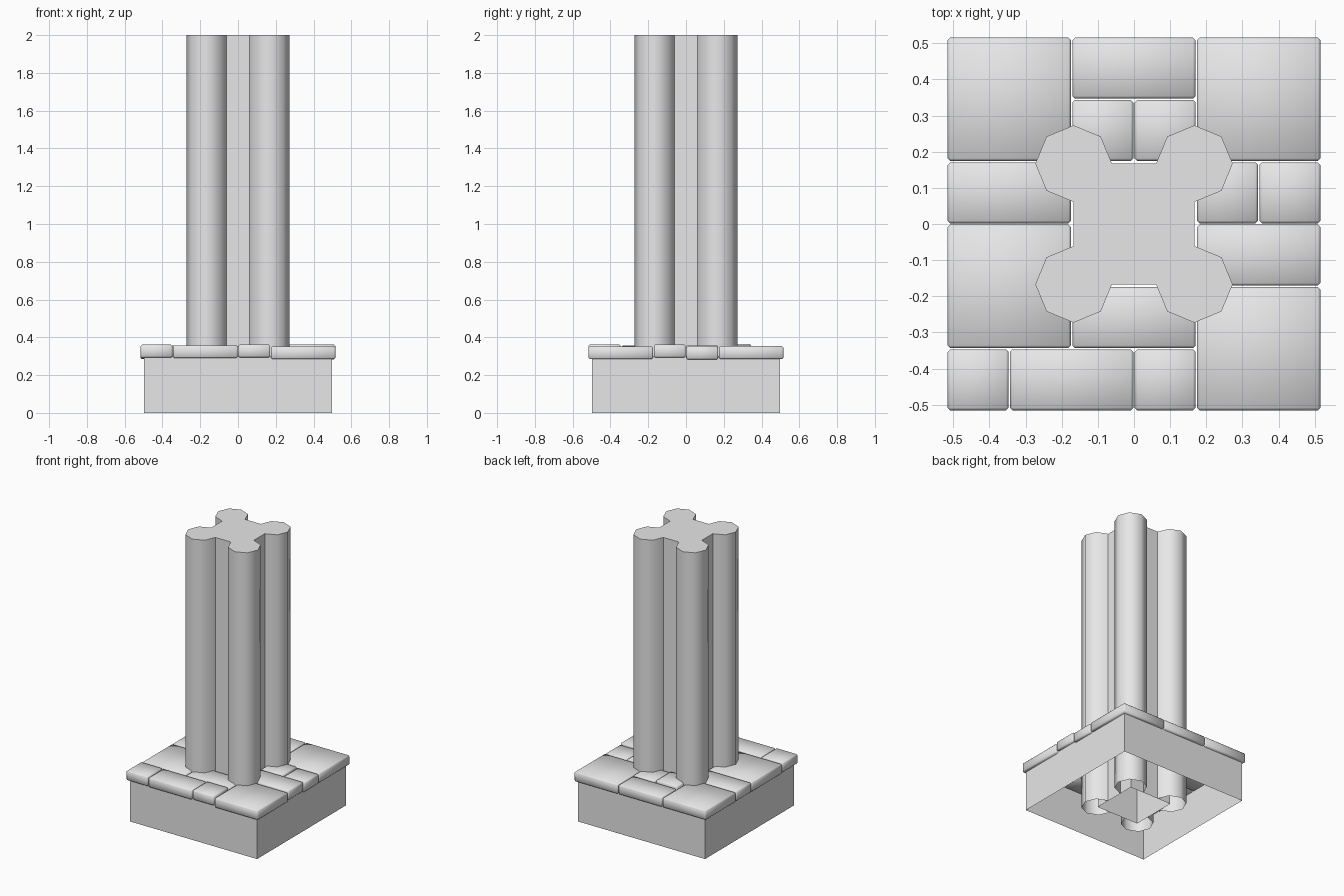
import bpy, bmesh, math
from mathutils import Matrix

cube = bpy.data.objects.get("Cube")
if cube:
    bpy.data.objects.remove(cube)

stone = bpy.data.materials.new("grey_stone")
stone.use_nodes = True
GREY = (0.8, 0.8, 0.8, 1)
stone.diffuse_color = GREY
stone.node_tree.nodes["Principled BSDF"].inputs["Base Color"].default_value = GREY


def add_object(name, bm, smooth_angle=None):
    mesh = bpy.data.meshes.new(name)
    bm.to_mesh(mesh)
    bm.free()
    mesh.materials.append(stone)
    ob = bpy.data.objects.new(name, mesh)
    bpy.context.collection.objects.link(ob)
    if smooth_angle:
        bpy.ops.object.select_all(action='DESELECT')
        ob.select_set(True)
        bpy.context.view_layer.objects.active = ob
        bpy.ops.object.shade_smooth_by_angle(angle=math.radians(smooth_angle))
    return ob


def prism(name, outline, height, walls, cap=True, smooth_angle=None):
    """Open-bottomed prism on the ground; walls = number of sides to raise."""
    bm = bmesh.new()
    low = [bm.verts.new((x, y, 0)) for x, y in outline]
    high = [bm.verts.new((x, y, height)) for x, y in outline]
    n = len(outline)
    for i in range(walls):
        j = (i + 1) % n
        bm.faces.new((low[i], low[j], high[j], high[i]))
    if cap:
        bm.faces.new(high)
    loose = [v for v in bm.verts if not v.link_faces]
    bmesh.ops.delete(bm, geom=loose, context='VERTS')
    return add_object(name, bm, smooth_angle)


def square(half):
    return [(-half, -half), (half, -half), (half, half), (-half, half)]


# Plinth: four walls, open above and below
prism("plinth", square(0.498), 0.3, 4, cap=False)

# Pillar: square core with a three-quarter octagonal shaft on each corner
CORE, RADIUS = 0.167, 0.106
prism("pillar_core", square(CORE), 2, 4)
corners = {"front_left": -45, "back_left": 45, "back_right": 135, "front_right": 225}
for label, heading in corners.items():
    h = math.radians(heading)
    cx, cy = (CORE * math.sqrt(2) * f(h) for f in (math.cos, math.sin))
    arc = [h + math.radians(a) for a in range(-135, 136, 45)]
    outline = [(cx + RADIUS * math.cos(a), cy + RADIUS * math.sin(a)) for a in arc]
    prism("corner_shaft_" + label, outline + [(cx, cy)], 2, 6, smooth_angle=60)

# Paving slabs: x and y spans in grid cells, then top height
CELL, GAP, THICK = 0.1725, 0.002, 0.068
slabs = [
    (-3, -1, 1, 3, 0.353), (-1, 1, 2, 3, 0.353), (1, 3, 1, 3, 0.353),
    (-1, 0, 1, 2, 0.366), (0, 1, 1, 2, 0.358), (-3, -1, 0, 1, 0.356),
    (1, 2, 0, 1, 0.358), (2, 3, 0, 1, 0.351), (-3, -1, -2, 0, 0.356),
    (1, 3, -1, 0, 0.361), (1, 3, -3, -1, 0.352), (-1, 1, -2, -1, 0.354),
    (-3, -2, -3, -2, 0.361), (-2, 0, -3, -2, 0.358), (0, 1, -3, -2, 0.362),
]
for i, (x0, x1, y0, y1, top) in enumerate(slabs, 1):
    bm = bmesh.new()
    size = ((x1 - x0) * CELL - 2 * GAP, (y1 - y0) * CELL - 2 * GAP, THICK)
    place = Matrix.Translation(((x0 + x1) * CELL / 2, (y0 + y1) * CELL / 2, top - THICK / 2))
    bmesh.ops.create_cube(bm, size=1, matrix=place @ Matrix.Diagonal((*size, 1)))
    bmesh.ops.bevel(bm, geom=bm.edges[:], offset=0.007, segments=1, affect='EDGES')
    add_object(f"paving_slab_{i}", bm, smooth_angle=60)
